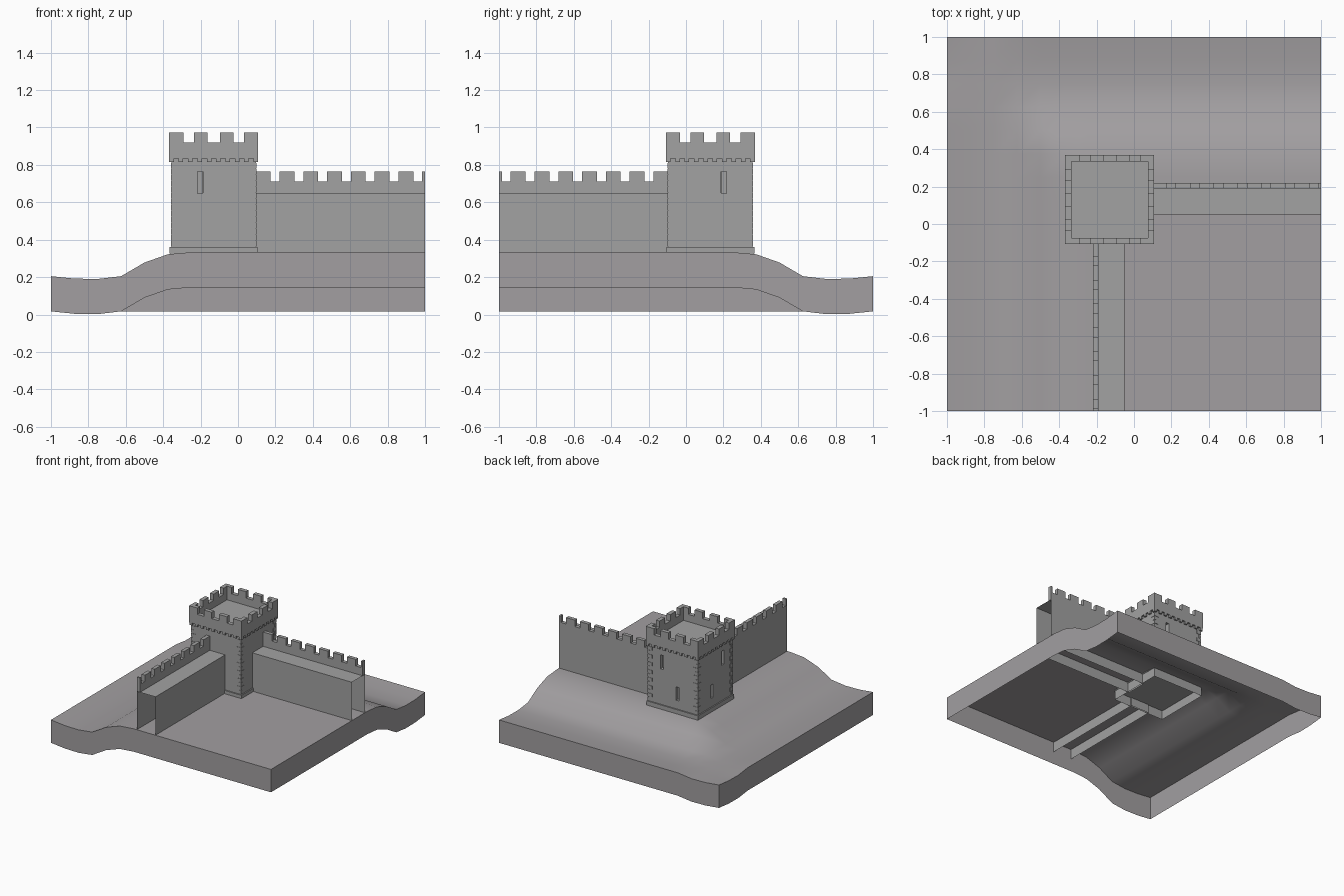
import bpy, bmesh
from mathutils import Matrix, Vector

cube = bpy.data.objects.get("Cube")
if cube:
    bpy.data.objects.remove(cube, do_unlink=True)


def material(name, rgb):
    m = bpy.data.materials.new(name)
    m.use_nodes = True
    m.diffuse_color = (*rgb, 1)
    m.node_tree.nodes["Principled BSDF"].inputs["Base Color"].default_value = (*rgb, 1)
    return m


stone = material("grey stone", (0.36, 0.36, 0.36))
earth = material("grey earth", (0.36, 0.345, 0.355))

# Swaps the two wall directions: the whole fort is mirrored about this diagonal
DIAGONAL = Matrix(((0, -1, 0, 0), (-1, 0, 0, 0), (0, 0, 1, 0), (0, 0, 0, 1)))
CX, CY = -0.13, 0.13
GROUND = 0.333


def box(bm, x0, x1, y0, y1, z0, z1, skip=()):
    """Axis-aligned box; skip lists face directions left open."""
    size = Vector((x1 - x0, y1 - y0, z1 - z0))
    mid = Vector((x0 + x1, y0 + y1, z0 + z1)) / 2
    mat = Matrix.Translation(mid) @ Matrix.Diagonal((*size, 1))
    verts = bmesh.ops.create_cube(bm, size=1, matrix=mat)["verts"]
    faces = {f for v in verts for f in v.link_faces}
    drop = [f for f in faces for d in skip if f.normal.dot(Vector(d)) > 0.9
            or (f.calc_center_median() - mid).normalized().dot(Vector(d)) > 0.9]
    if drop:
        bmesh.ops.delete(bm, geom=list(set(drop)), context="FACES")


def finish(bm, name, mat, flip=False):
    if flip:
        bmesh.ops.transform(bm, matrix=DIAGONAL, verts=bm.verts)
        bmesh.ops.reverse_faces(bm, faces=bm.faces)
    me = bpy.data.meshes.new(name)
    bm.to_mesh(me)
    bm.free()
    me.materials.append(mat)
    ob = bpy.data.objects.new(name, me)
    bpy.context.scene.collection.objects.link(ob)
    return ob


def four_sides(name, build, mat=stone):
    """Build one tower side facing -y about the origin, then turn it round the tower."""
    bm = bmesh.new()
    for i in range(4):
        old = set(bm.verts)
        build(bm)
        turn = Matrix.Translation((CX, CY, 0)) @ Matrix.Rotation(i * 1.5707963, 4, "Z")
        bmesh.ops.transform(bm, matrix=turn, verts=[v for v in bm.verts if v not in old])
    return finish(bm, name, mat)


# Ground: raised corner plateau falling to a shallow ditch, open underneath
EDGE = [0.205, 0.192, 0.19, 0.205, 0.278, 0.322, GROUND]


def height(d):
    i = min(max(int(round((d + 1) * 8)), 0), len(EDGE) - 1)
    return EDGE[i]


bm = bmesh.new()
bmesh.ops.create_grid(bm, x_segments=16, y_segments=16, size=1)
for v in bm.verts:
    v.co.z = min(height(v.co.x), height(-v.co.y))
rim = [e for e in bm.edges if e.is_boundary]
skirt = bmesh.ops.extrude_edge_only(bm, edges=rim)["geom"]
for v in skirt:
    if isinstance(v, bmesh.types.BMVert):
        v.co.z -= 0.188
bmesh.ops.recalc_face_normals(bm, faces=bm.faces)
ground = finish(bm, "ground", earth)
if max(ground.data.polygons, key=lambda p: abs(p.normal.z)).normal.z < 0:
    ground.data.flip_normals()
bpy.context.view_layer.objects.active = ground
ground.select_set(True)
bpy.ops.object.shade_smooth_by_angle(angle=0.8)
ground.select_set(False)

# Curtain walls: hollow wall with walkway and battlemented outer parapet
for name, flip in (("back_wall", False), ("side_wall", True)):
    bm = bmesh.new()
    box(bm, 0.09, 1, 0.05, 0.22, 0.25, 0.648, skip=[(0, 0, -1), (1, 0, 0)])
    finish(bm, name, stone, flip)
    bm = bmesh.new()
    box(bm, 0.09, 1, 0.19, 0.22, 0.648, 0.712)
    for i in range(8):
        x = 0.095 + i * 0.127
        box(bm, x, min(x + 0.08, 1), 0.19, 0.22, 0.712, 0.765)
    finish(bm, name + "_battlements", stone, flip)

# Tower body with arrow slits cut into it
H = 0.225
bm = bmesh.new()
box(bm, CX - H, CX + H, CY - H, CY + H, 0.32, 0.86)
tower = finish(bm, "tower_body", stone)

cut = bmesh.new()
SLITS = ((-0.07, 0.65, 0.765),)
OUTER_SLITS = ((-0.1, 0.65, 0.765), (0.04, 0.43, 0.54))
for y, slits in ((CY - H, SLITS), (CY + H, OUTER_SLITS)):
    for off, z0, z1 in slits:
        x = CX + (off if y < CY else -off)
        for flip in (False, True):
            old = set(cut.verts)
            box(cut, x - 0.014, x + 0.014, y - 0.03, y + 0.03, z0, z1)
            if flip:
                new = [v for v in cut.verts if v not in old]
                bmesh.ops.transform(cut, matrix=DIAGONAL, verts=new)
                bmesh.ops.reverse_faces(cut, faces=[f for f in cut.faces if f.verts[0] in new])
cutter = finish(cut, "slit_cutter", stone)
cutter.hide_render = True
cutter.hide_set(True)
cutter.display_type = "WIRE"
mod = tower.modifiers.new("slits", "BOOLEAN")
mod.operation, mod.object, mod.solver = "DIFFERENCE", cutter, "EXACT"
bpy.context.view_layer.objects.active = tower
tower.select_set(True)
bpy.ops.object.modifier_apply(modifier=mod.name)
bpy.data.objects.remove(cutter, do_unlink=True)

# Foundation showing under the ground, open at the bottom
bm = bmesh.new()
F = 0.232
box(bm, CX - F, CX + F, CY - F, CY + F, 0.25, 0.345, skip=[(0, 0, -1), (0, 0, 1)])
finish(bm, "tower_foundation", stone)


# Plinth, corbels, parapet, battlements and corner stones, one side at a time
def plinth(bm):
    box(bm, -0.235, 0.235, -0.235, -0.2, 0.325, 0.36)


def corbels(bm):
    for i in range(10):
        x = -0.225 + i * 0.05
        box(bm, x - 0.012, x + 0.012, -0.238, -0.215, 0.815, 0.84)


def parapet(bm):
    box(bm, -0.238, 0.205, -0.238, -0.205, 0.835, 0.92)


def battlements(bm):
    for x0, x1 in ((-0.238, -0.162), (-0.105, -0.033), (0.033, 0.105), (0.162, 0.205)):
        box(bm, x0, x1, -0.238, -0.205, 0.92, 0.972)


def quoins(bm):
    for i in range(14):
        wide = 0.04 if i % 2 else 0.02
        z = 0.365 + i * 0.032
        for s in (-1, 1):
            a, b = sorted((s * 0.228, s * (0.228 - wide)))
            box(bm, a, b, -0.228, -0.22, z, z + 0.028)


for label, part in (("plinth", plinth), ("corbels", corbels), ("parapet", parapet),
                    ("battlements", battlements), ("corner_stones", quoins)):
    four_sides("tower_" + label, part)
